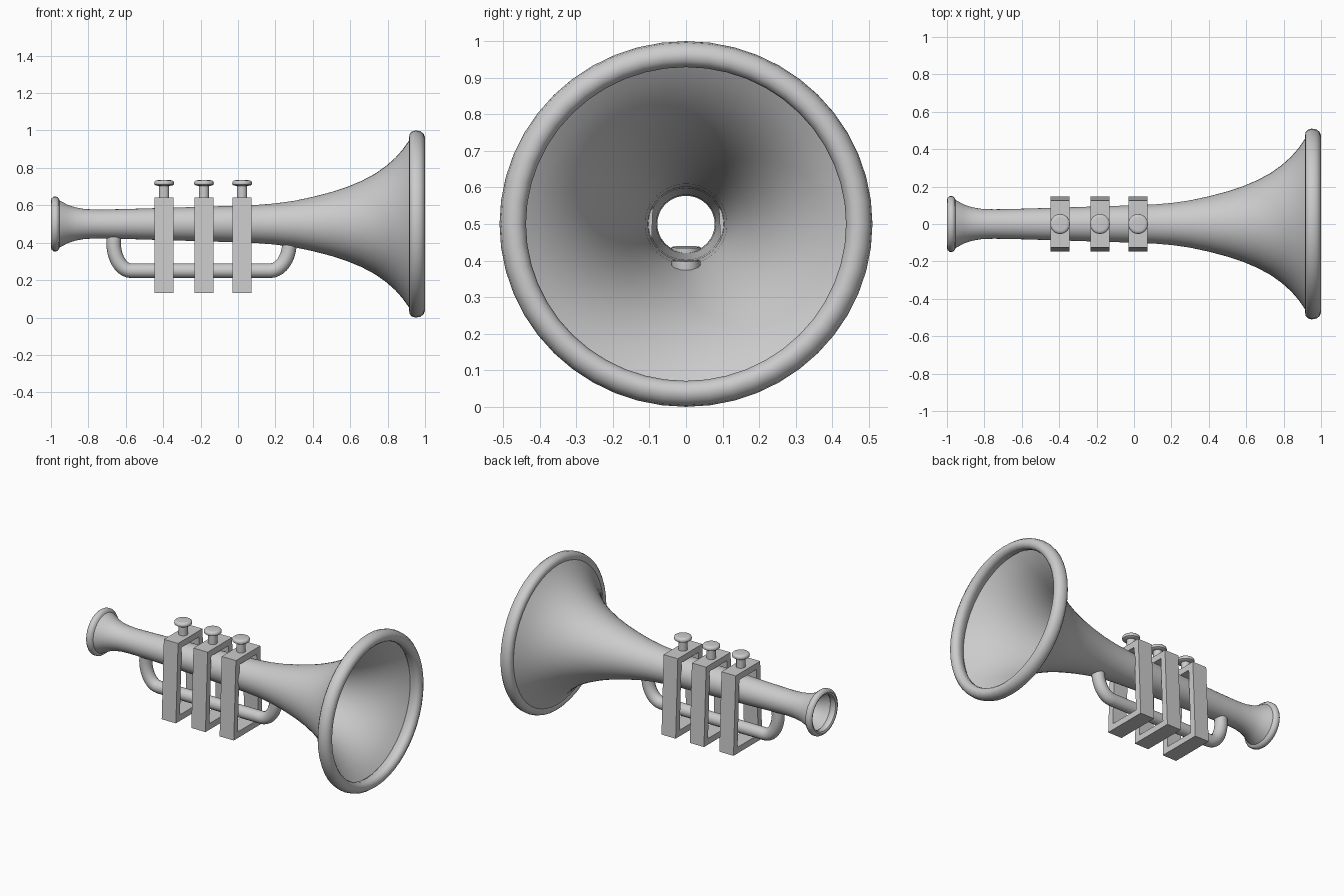
import bpy, bmesh, math

if "Cube" in bpy.data.objects:
    bpy.data.objects.remove(bpy.data.objects["Cube"])

CZ = 0.5  # height of the horn axis


def finish(name, bm, angle=40):
    bmesh.ops.recalc_face_normals(bm, faces=bm.faces)
    me = bpy.data.meshes.new(name)
    bm.to_mesh(me)
    bm.free()
    ob = bpy.data.objects.new(name, me)
    bpy.context.collection.objects.link(ob)
    bpy.ops.object.select_all(action='DESELECT')
    ob.select_set(True)
    bpy.context.view_layer.objects.active = ob
    if angle:
        bpy.ops.object.shade_smooth_by_angle(angle=math.radians(angle))
    return ob


def lathe(name, profile, place, n=32, closed=False):
    """Revolve (along, radius) pairs; place maps (along, u, v) to a point."""
    bm = bmesh.new()
    rings = []
    for a, r in profile:
        rings.append([bm.verts.new(place(a, r * math.cos(2 * math.pi * i / n),
                                         r * math.sin(2 * math.pi * i / n)))
                      for i in range(n)])
    pairs = list(zip(rings, rings[1:]))
    if closed:
        pairs.append((rings[-1], rings[0]))
    for p, q in pairs:
        for i in range(n):
            j = (i + 1) % n
            bm.faces.new((p[i], p[j], q[j], q[i]))
    if not closed and name.startswith("valve"):
        bm.faces.new(rings[0])
        bm.faces.new(rings[-1])
    return finish(name, bm)


def along_x(a, u, v):
    return (a, u * 1.02, CZ + v)


# Horn body: thin flared wall, open at both ends
lathe("horn_body", [
    (-0.965, 0.130), (-0.94, 0.119), (-0.91, 0.102), (-0.87, 0.089), (-0.82, 0.080),
    (-0.75, 0.077), (-0.6, 0.080), (-0.4, 0.086), (-0.2, 0.092), (0.0, 0.098),
    (0.1, 0.102), (0.2, 0.110), (0.3, 0.124), (0.4, 0.145), (0.5, 0.171),
    (0.58, 0.197), (0.66, 0.230), (0.73, 0.267), (0.79, 0.309), (0.84, 0.353),
    (0.88, 0.398), (0.91, 0.440), (0.93, 0.470)], along_x, n=48)

# Rolled bell rim
lathe("bell_rim", [
    (0.915, 0.465), (0.918, 0.482), (0.93, 0.495), (0.95, 0.500), (0.975, 0.496),
    (0.992, 0.483), (1.0, 0.465), (0.997, 0.447), (0.985, 0.434), (0.968, 0.429),
    (0.94, 0.434), (0.922, 0.446)], along_x, n=48, closed=True)

# Mouthpiece rim
lathe("mouthpiece_rim", [
    (-0.953, 0.122), (-0.958, 0.137), (-0.97, 0.146), (-0.985, 0.146), (-0.996, 0.138),
    (-1.0, 0.127), (-0.995, 0.116), (-0.98, 0.112), (-0.963, 0.114)],
    along_x, closed=True)


# Valves: splayed open frame with a push button on top
def frame(name, x):
    bm = bmesh.new()
    outer = [(-0.148, 0.13), (0.148, 0.13), (0.126, 0.642), (-0.126, 0.642)]
    inner = [(-0.106, 0.17), (0.106, 0.17), (0.088, 0.602), (-0.088, 0.602)]
    sides = []
    for dx in (-0.051, 0.051):
        sides.append([[bm.verts.new((x + dx, y, z)) for y, z in loop]
                      for loop in (outer, inner)])
    (ao, ai), (bo, bi) = sides
    for i in range(4):
        j = (i + 1) % 4
        for p, q in ((ao, ai), (ao, bo), (bo, bi), (ai, bi)):
            bm.faces.new((p[i], p[j], q[j], q[i]))
    finish(name, bm, angle=0)


for k, x in enumerate((-0.395, -0.182, 0.022), 1):
    frame(f"frame_{k}", x)
    lathe(f"valve_button_{k}", [
        (0.63, 0.027), (0.704, 0.027), (0.705, 0.043), (0.710, 0.051), (0.718, 0.053),
        (0.727, 0.051), (0.732, 0.045), (0.734, 0.035)],
        lambda a, u, v: (x + u, v, a))

# Lower tube: U-shaped pipe meeting the body at both ends
path = [(-0.662, 0.437)]
for i in range(11):
    t = math.radians(90 * i / 10)
    path.append((-0.57 - 0.095 * math.cos(t), 0.40 - 0.15 * math.sin(t)))
for i in range(11):
    t = math.radians(90 * i / 10)
    path.append((0.17 + 0.105 * math.sin(t), 0.40 - 0.15 * math.cos(t)))

cu = bpy.data.curves.new("lower_tube", 'CURVE')
cu.dimensions = '3D'
cu.bevel_depth = 0.039
cu.bevel_resolution = 6
cu.use_fill_caps = True
sp = cu.splines.new('POLY')
sp.points.add(len(path) - 1)
for p, (x, z) in zip(sp.points, path):
    p.co = (x, 0, z, 1)
tube = bpy.data.objects.new("lower_tube", cu)
bpy.context.collection.objects.link(tube)
bpy.ops.object.select_all(action='DESELECT')
tube.select_set(True)
bpy.context.view_layer.objects.active = tube
bpy.ops.object.convert(target='MESH')
bpy.ops.object.shade_smooth_by_angle(angle=math.radians(40))
